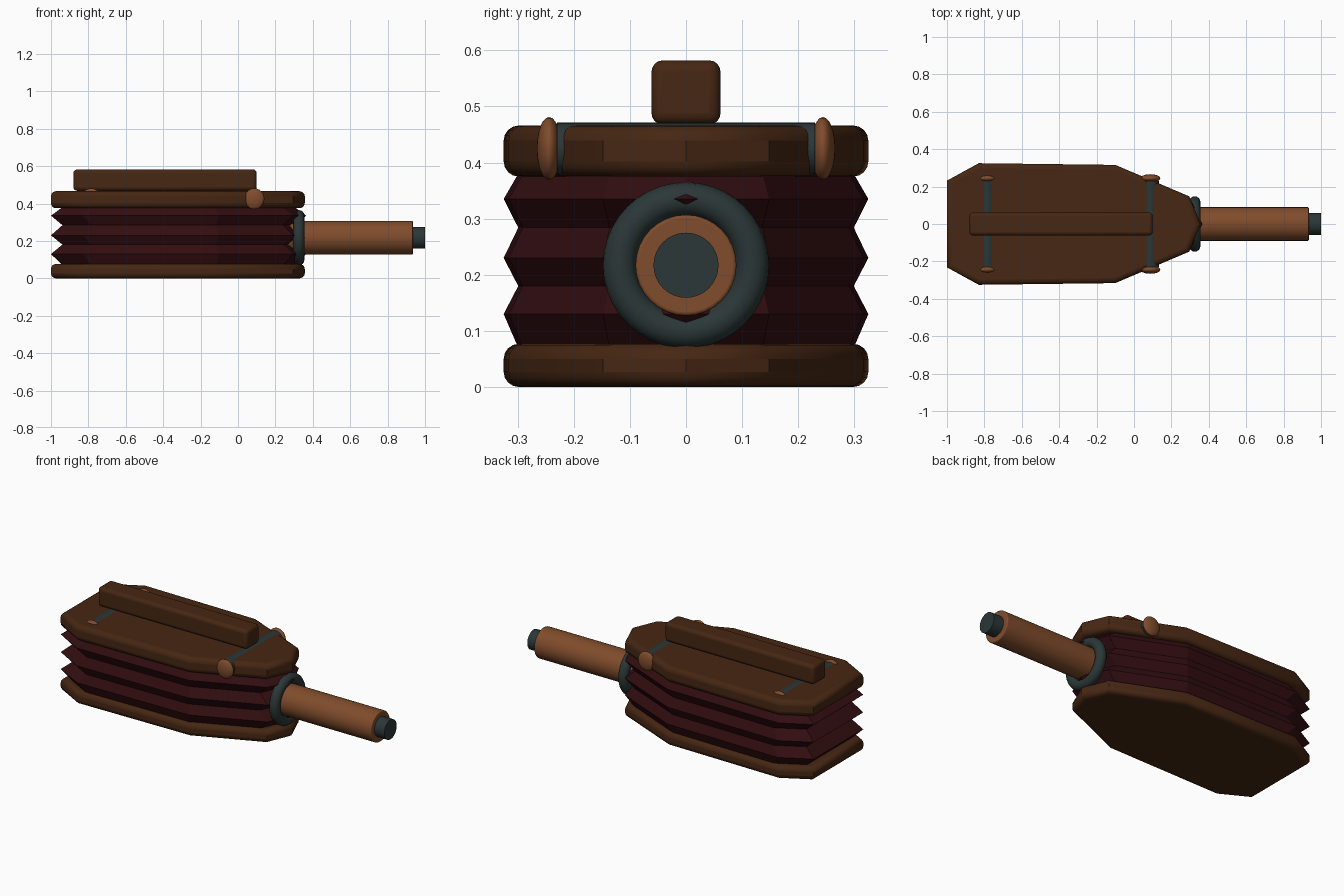
import bpy, bmesh, math

if "Cube" in bpy.data.objects:
    bpy.data.objects.remove(bpy.data.objects["Cube"])


def material(name, rgb):
    m = bpy.data.materials.new(name)
    m.diffuse_color = (*rgb, 1)
    m.use_nodes = True
    m.node_tree.nodes["Principled BSDF"].inputs["Base Color"].default_value = m.diffuse_color
    return m


DARK = material("dark wood", (0.062, 0.02, 0.0065))
LIGHT = material("light wood", (0.215, 0.072, 0.025))
LEATHER = material("oxblood leather", (0.032, 0.0042, 0.0055))
IRON = material("dark iron", (0.024, 0.038, 0.038))


def finish(ob, name, mat, smooth=True):
    ob.name = name
    ob.data.materials.clear()
    ob.data.materials.append(mat)
    if smooth:
        bpy.ops.object.select_all(action='DESELECT')
        ob.select_set(True)
        bpy.context.view_layer.objects.active = ob
        bpy.ops.object.shade_smooth_by_angle(angle=math.radians(35))
    return ob


def bevel(ob, width, angle):
    m = ob.modifiers.new("rounded edges", 'BEVEL')
    m.width, m.segments = width, 4
    m.limit_method, m.angle_limit = 'ANGLE', math.radians(angle)


# half outline of the body, mirrored in y
HALF = [(-1, 0.232), (-0.83, 0.325), (-0.1, 0.316), (0.295, 0.148)]


def outline(nose, sx=1, sy=1, cx=-0.32):
    pts = [(x, -y) for x, y in HALF] + [(nose, 0)] + HALF[::-1]
    return [(cx + (x - cx) * sx, y * sy) for x, y in pts]


# stack of outlines, given as (points, z), joined into a closed solid
def loft(name, rings, mat, smooth=True):
    bm = bmesh.new()
    loops = [[bm.verts.new((x, y, z)) for x, y in pts] for pts, z in rings]
    n = len(loops[0])
    for a, b in zip(loops, loops[1:]):
        for i in range(n):
            j = (i + 1) % n
            bm.faces.new((a[i], a[j], b[j], b[i]))
    bm.faces.new(loops[0][::-1])
    bm.faces.new(loops[-1])
    me = bpy.data.meshes.new(name)
    bm.to_mesh(me)
    bm.free()
    ob = bpy.data.objects.new(name, me)
    bpy.context.collection.objects.link(ob)
    return finish(ob, name, mat, smooth)


def rod(name, r, depth, loc, rot, mat, edge=0):
    bpy.ops.mesh.primitive_cylinder_add(vertices=32, radius=r, depth=depth,
                                        location=loc, rotation=rot)
    ob = finish(bpy.context.object, name, mat)
    if edge:
        bevel(ob, edge, 60)
    return ob


# wooden boards
for name, z0, z1 in (("bottom_board", 0, 0.077), ("top_board", 0.375, 0.466)):
    bevel(loft(name, [(outline(0.357), z0), (outline(0.357), z1)], DARK), 0.027, 65)

# pleated leather between the boards
folds = []
for i, z in enumerate((0.07, 0.13, 0.18, 0.23, 0.284, 0.335, 0.38)):
    folds.append((outline(0.365) if i % 2 else outline(0.365, 0.91, 0.92), z))
loft("leather_bellows", folds, LEATHER, False)

# handle bar on top
bpy.ops.mesh.primitive_cube_add(size=1, location=(-0.39, 0, 0.525))
bar = bpy.context.object
bar.scale = (0.98, 0.123, 0.114)
bpy.ops.object.transform_apply(location=False, rotation=False, scale=True)
bevel(finish(bar, "handle_bar", DARK), 0.02, 40)

# cross rods with wooden end knobs
for where, x in (("rear", -0.785), ("front", 0.087)):
    rod(where + "_cross_rod", 0.046, 0.46, (x, 0, 0.425), (math.pi / 2, 0, 0), IRON)
    for side, s in (("right", -1), ("left", 1)):
        bpy.ops.mesh.primitive_uv_sphere_add(segments=24, ring_count=12, radius=1,
                                             location=(x, s * 0.244, 0.425))
        knob = bpy.context.object
        knob.scale = (0.054, 0.022, 0.056)
        finish(knob, f"{where}_{side}_knob", LIGHT)

# nozzle, iron tip and collar
ALONG_X = (0, math.pi / 2, 0)
rod("nozzle", 0.09, 0.685, (0.5925, 0, 0.217), ALONG_X, LIGHT, 0.006)
rod("nozzle_tip", 0.058, 0.12, (0.94, 0, 0.217), ALONG_X, IRON)
bpy.ops.mesh.primitive_torus_add(major_segments=40, minor_segments=16, major_radius=0.118,
                                 minor_radius=0.03, location=(0.325, 0, 0.217), rotation=ALONG_X)
finish(bpy.context.object, "nozzle_collar", IRON)
